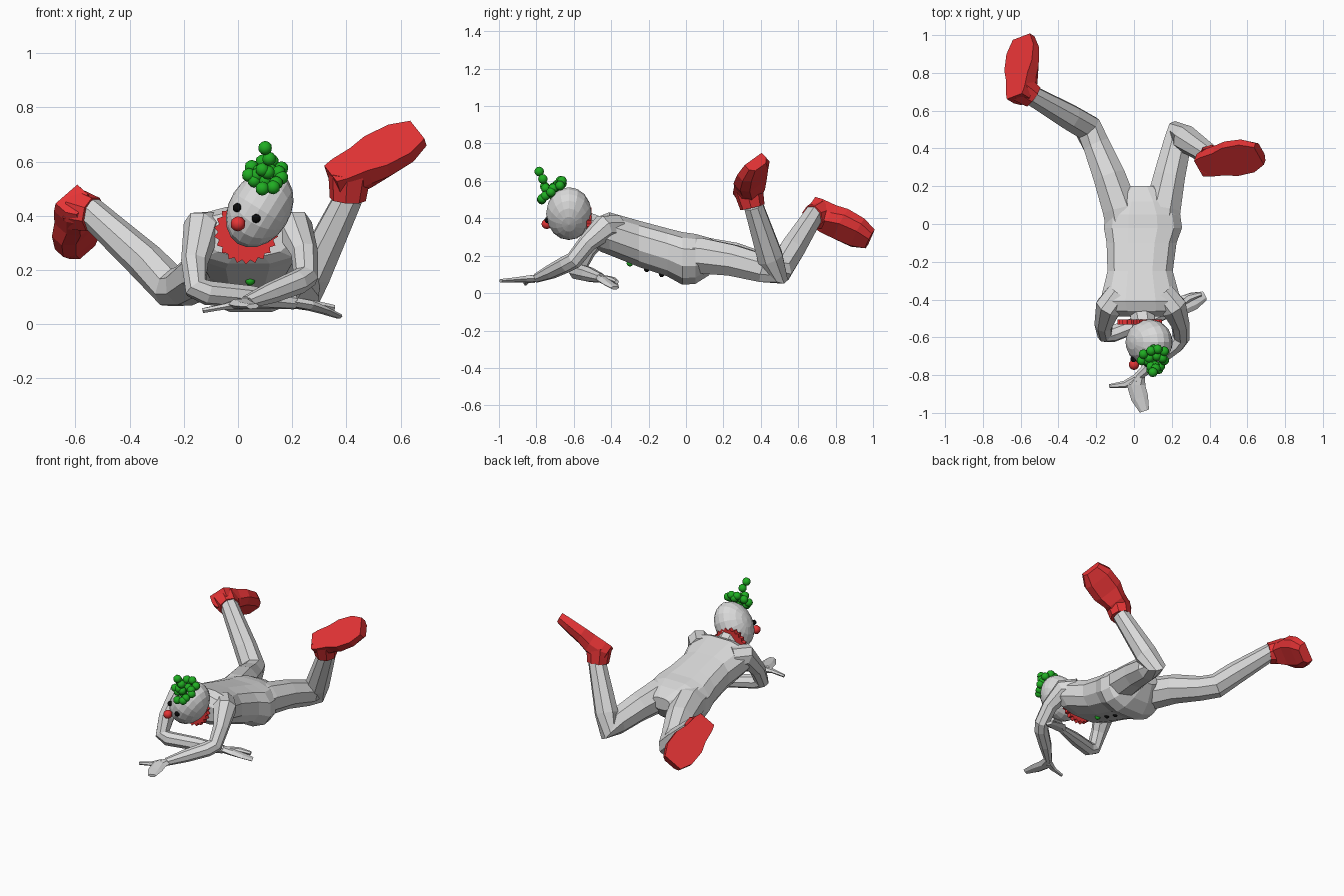
import bpy, bmesh, math, random
from mathutils import Vector, Matrix

if "Cube" in bpy.data.objects:
    bpy.data.objects.remove(bpy.data.objects["Cube"])

random.seed(4)


def material(name, rgb):
    m = bpy.data.materials.new(name)
    m.diffuse_color = (*rgb, 1)
    m.use_nodes = True
    m.node_tree.nodes["Principled BSDF"].inputs["Base Color"].default_value = m.diffuse_color
    return m


GREY = material("light grey", (0.7, 0.7, 0.7))
RED = material("red", (0.78, 0.034, 0.036))
GREEN = material("green", (0.014, 0.42, 0.016))
BLACK = material("black", (0.003, 0.003, 0.003))


def finish(name, bm, mat):
    bmesh.ops.recalc_face_normals(bm, faces=bm.faces[:])
    me = bpy.data.meshes.new(name)
    bm.to_mesh(me)
    bm.free()
    me.materials.append(mat)
    ob = bpy.data.objects.new(name, me)
    bpy.context.collection.objects.link(ob)
    return ob


def loft(name, rings, mat):
    """Skin a list of equal-length point rings and cap both ends."""
    bm = bmesh.new()
    rows = [[bm.verts.new(p) for p in r] for r in rings]
    n = len(rows[0])
    for a, b in zip(rows, rows[1:]):
        for i in range(n):
            j = (i + 1) % n
            bm.faces.new((a[i], a[j], b[j], b[i]))
    bm.faces.new(rows[0][::-1])
    bm.faces.new(rows[-1])
    return finish(name, bm, mat)


def tube(name, path, mat, sides=8, ref=(0, 0, 1)):
    """Limb along (x, y, z, radius, flatness); ref is carried along the bends."""
    pts = [Vector(p[:3]) for p in path]
    side = Vector(ref)
    rings = []
    for k, p in enumerate(path):
        d_in = (pts[k] - pts[max(k - 1, 0)]).normalized()
        d_out = (pts[min(k + 1, len(pts) - 1)] - pts[k]).normalized()
        t = (d_in + d_out).normalized()
        side = (side - t * side.dot(t)).normalized()
        other = t.cross(side)
        flat = p[4] if len(p) > 4 else 1
        ring = []
        for i in range(sides):
            a = math.tau * (i + 0.5) / sides
            ring.append(pts[k] + p[3] * (side * math.cos(a) * flat + other * math.sin(a)))
        rings.append(ring)
    return loft(name, rings, mat)


def ball(name, places, radius, mat, detail=2):
    bm = bmesh.new()
    for p in places:
        bmesh.ops.create_icosphere(bm, subdivisions=detail, radius=radius,
                                   matrix=Matrix.Translation(p))
    for f in bm.faces:
        f.smooth = True
    return finish(name, bm, mat)


# Torso: y, z low, z high, x low, x high
torso = [(-.49, .25, .37, -.11, .19), (-.46, .22, .415, -.17, .25),
         (-.41, .20, .435, -.185, .255), (-.25, .135, .39, -.145, .21),
         (-.10, .085, .35, -.15, .23), (-.02, .04, .33, -.165, .26),
         (.05, .045, .32, -.158, .25), (.12, .09, .30, -.11, .20),
         (.20, .18, .26, -.02, .11)]
rings = []
for y, z0, z1, x0, x1 in torso:
    ring = []
    for i in range(12):
        a = math.tau * (i + .5) / 12
        c, s = math.cos(a), math.sin(a)
        e = .75 if s > 0 else .95
        ring.append(((x0 + x1) / 2 + (x1 - x0) / 2 * math.copysign(abs(c) ** .75, c), y,
                     (z0 + z1) / 2 + (z1 - z0) / 2 * math.copysign(abs(s) ** e, s)))
    rings.append(ring)
loft("torso", rings, GREY)
tube("neck", [(.04, -.46, .34, .07), (.06, -.58, .39, .065)], GREY)

# Legs
tube("left_leg", [(-.05, -.04, .205, .10), (-.072, .08, .205, .103), (-.13, .25, .185, .092),
                  (-.2, .42, .14, .077), (-.245, .51, .135, .077), (-.34, .565, .23, .072),
                  (-.55, .685, .42, .055)], GREY)
tube("right_leg", [(.14, -.04, .205, .10), (.152, .08, .2, .103), (.187, .25, .175, .09),
                   (.228, .42, .13, .08), (.24, .49, .105, .068), (.275, .45, .19, .074),
                   (.41, .36, .47, .055)], GREY)


# Shoes: flat sole frame (heel point, toe direction, sole normal)
def shoe(name, heel, toe, normal, ankle):
    h = Vector(heel)
    f = Vector(toe).normalized()
    n = Vector(normal)
    n = (n - f * n.dot(f)).normalized()
    s = n.cross(f)
    rings = []
    for u, w, t in [(-.01, .055, .09), (.03, .068, .11), (.11, .078, .11),
                    (.18, .1, .09), (.28, .098, .075), (.355, .062, .06)]:
        outline = [(-w, 0), (w, 0), (w, -t * .6), (w * .62, -t),
                   (-w * .62, -t), (-w, -t * .6)]
        rings.append([h + f * u + s * v + n * d for v, d in outline])
    loft(name, rings, RED)
    a = Vector(ankle)
    b = h + f * .06 - n * .04
    tube(name + "_cuff", [(*a, .067), (*b, .08)], RED)


shoe("left_shoe", (-.632, .685, .475), (.1, .86, -.49), (-.68, .38, .62), (-.535, .675, .405))
shoe("right_shoe", (.35, .295, .56), (.87, .18, .44), (-.2, -.64, .73), (.405, .355, .46))

# Arms
tube("left_arm", [(-.08, -.37, .35, .07), (-.135, -.44, .35, .073), (-.16, -.53, .23, .05),
                  (-.155, -.58, .135, .047), (-.11, -.58, .115, .046),
                  (.05, -.52, .10, .042), (.21, -.455, .08, .026)], GREY)
tube("right_arm", [(.15, -.37, .35, .07), (.21, -.44, .35, .073), (.245, -.53, .265, .05),
                   (.25, -.60, .175, .047), (.22, -.64, .155, .046),
                   (.12, -.72, .115, .04), (.03, -.80, .08, .025)], GREY)


# Hands: flattened palm with a thumb
def hand(name, palm, thumb):
    tube(name, palm, GREY, 6)
    tube(name + "_thumb", thumb, GREY, 6)


hand("left_hand", [(.20, -.46, .082, .025, .8), (.26, -.43, .07, .05, .4),
                   (.32, -.405, .05, .046, .32), (.375, -.38, .028, .024, .4)],
     [(.24, -.43, .075, .022), (.29, -.39, .073, .022, .6), (.355, -.37, .06, .012)])
hand("right_hand", [(.035, -.795, .08, .026, .8), (.01, -.85, .075, .05, .4),
                    (.03, -.92, .07, .046, .32), (.055, -.99, .066, .026, .4)],
     [(.01, -.82, .075, .024), (-.05, -.85, .065, .02, .6), (-.13, -.858, .05, .01)])

# Head: tilted ellipsoid with its poles at the ears
tilt = Vector((.53, 0, .85)).normalized()
ear = Vector((.85, 0, -.53)).normalized()
frame = Matrix((ear, Vector((0, -1, 0)), tilt)).transposed()
centre = Vector((.08, -.626, .425))
bm = bmesh.new()
bmesh.ops.create_uvsphere(bm, u_segments=16, v_segments=10, radius=1)
for v in bm.verts:
    x, y, z = v.co
    v.co = centre + frame @ Vector((z * .113, x * .122, y * .152))
finish("head", bm, GREY)

# Face
ball("eyes", [(-.003, -.715, .43), (.067, -.74, .39)], .017, BLACK)
ball("nose", [(0, -.745, .37)], .028, RED)

# Curly hair: tuft on the brow and a topknot
tuft = [(.05, .58), (.09, .60), (.125, .60), (.04, .55), (.08, .565), (.12, .565),
        (.16, .575), (.06, .53), (.10, .53), (.14, .52), (.16, .54), (.09, .50),
        (.13, .505), (.07, .55), (.15, .56), (.105, .585)]
curls = [(x, -.765 + (z - .5) * 1.05 + random.uniform(-.015, .015), z) for x, z in tuft]
curls += [(.11, -.75, .56), (.09, -.755, .57), (.115, -.765, .61), (.10, -.785, .65)]
ball("hair", curls, .026, GREEN)

# Serrated ruff
teeth = 22
rings = []
for y in (-.532, -.505):
    rings.append([(.03 + r * math.cos(a), y, .34 + r * math.sin(a))
                  for i in range(teeth * 2)
                  for a, r in [(math.pi * i / teeth, .119 if i % 2 else .104)]])
loft("ruff", rings, RED)

# Buttons down the belly
ball("top_button", [(.045, -.30, .16)], .018, GREEN)
ball("lower_buttons", [(.045, -.21, .127), (.045, -.13, .1)], .015, BLACK)
